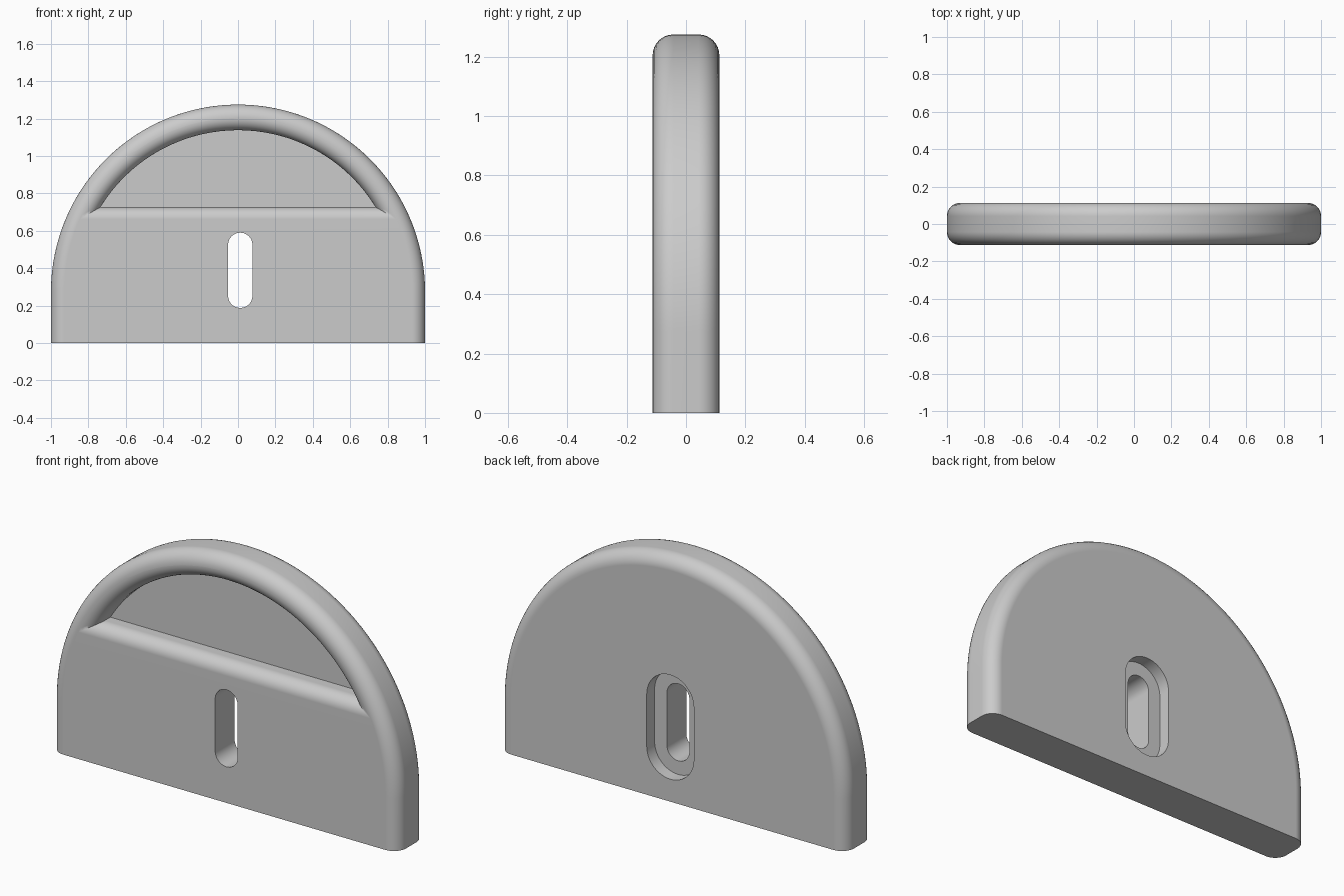
import bpy, bmesh, math

if "Cube" in bpy.data.objects:
    bpy.data.objects.remove(bpy.data.objects["Cube"])

HALF = 0.1125          # half thickness
ARC_Z = 0.275          # height of the arch centre
OUTER_FILLET = 0.07
INNER_FILLET = 0.065
RECESS_R = 0.863
LEDGE_Z = 0.727
RECESS_DEPTH = 0.11
STEPS = 8


def arc(cx, cz, r, start, end, n):
    return [(cx + r * math.cos(start + (end - start) * i / n),
             cz + r * math.sin(start + (end - start) * i / n)) for i in range(n + 1)]


def arch(inset):
    r = 1 - inset
    return [(r, 0)] + arc(0, ARC_Z, r, 0, math.pi, 96) + [(-r, 0)]


def half_moon(grow):
    r, z = RECESS_R + grow, LEDGE_Z - grow - ARC_Z
    a = math.asin(z / r)
    return arc(0, ARC_Z, r, a, math.pi - a, 80)


def pill(r):
    return arc(0.012, 0.525, r, 0, math.pi, 24) + arc(0.012, 0.253, r, math.pi, 2 * math.pi, 24)


def loft(name, sections):
    """Skin a stack of (outline, y) sections and cap both ends."""
    bm = bmesh.new()
    loops = [[bm.verts.new((x, y, z)) for x, z in pts] for pts, y in sections]
    for a, b in zip(loops, loops[1:]):
        for i in range(len(a)):
            j = (i + 1) % len(a)
            bm.faces.new((a[i], a[j], b[j], b[i]))
    bm.faces.new(loops[0])
    bm.faces.new(loops[-1])
    bmesh.ops.recalc_face_normals(bm, faces=bm.faces)
    mesh = bpy.data.meshes.new(name)
    bm.to_mesh(mesh)
    bm.free()
    obj = bpy.data.objects.new(name, mesh)
    bpy.context.collection.objects.link(obj)
    return obj


# Arched body, rounded along both long edges, flat at the bottom
angles = [math.pi / 2 * i / STEPS for i in range(STEPS + 1)]
front = [(arch(OUTER_FILLET * (1 - math.sin(t))),
          -HALF + OUTER_FILLET * (1 - math.cos(t))) for t in angles]
back = [(pts, -y) for pts, y in reversed(front)]
body = loft("arched_body", front + back)

# Cutters: half-moon recess with a rounded lip, through slot, rear counterbore
lip = [(half_moon(INNER_FILLET * (1 - math.sin(t))),
        -HALF + INNER_FILLET * (1 - math.cos(t))) for t in angles]
recess = loft("recess_cutter", [(half_moon(INNER_FILLET), -0.2)] + lip
              + [(half_moon(0), -HALF + RECESS_DEPTH)])
slot = loft("slot_cutter", [(pill(0.065), -0.2), (pill(0.065), 0.2)])
bore = loft("counterbore_cutter", [(pill(0.136), HALF - 0.065), (pill(0.136), 0.2)])

bpy.ops.object.select_all(action='DESELECT')
bpy.context.view_layer.objects.active = body
body.select_set(True)
for cutter in (recess, slot, bore):
    cutter.hide_render = True
    mod = body.modifiers.new(cutter.name, 'BOOLEAN')
    mod.operation = 'DIFFERENCE'
    mod.solver = 'EXACT'
    mod.object = cutter
    bpy.ops.object.modifier_apply(modifier=mod.name)
    bpy.data.objects.remove(cutter)

# Smooth rounded edges, flat faces kept flat
bpy.ops.object.shade_smooth_by_angle(angle=math.radians(30))
weighted = body.modifiers.new("weighted_normals", 'WEIGHTED_NORMAL')
weighted.keep_sharp = True

grey = bpy.data.materials.new("light_grey")
grey.use_nodes = True
colour = (0.6, 0.6, 0.6, 1)
grey.diffuse_color = colour
grey.node_tree.nodes["Principled BSDF"].inputs["Base Color"].default_value = colour
body.data.materials.clear()
body.data.materials.append(grey)
